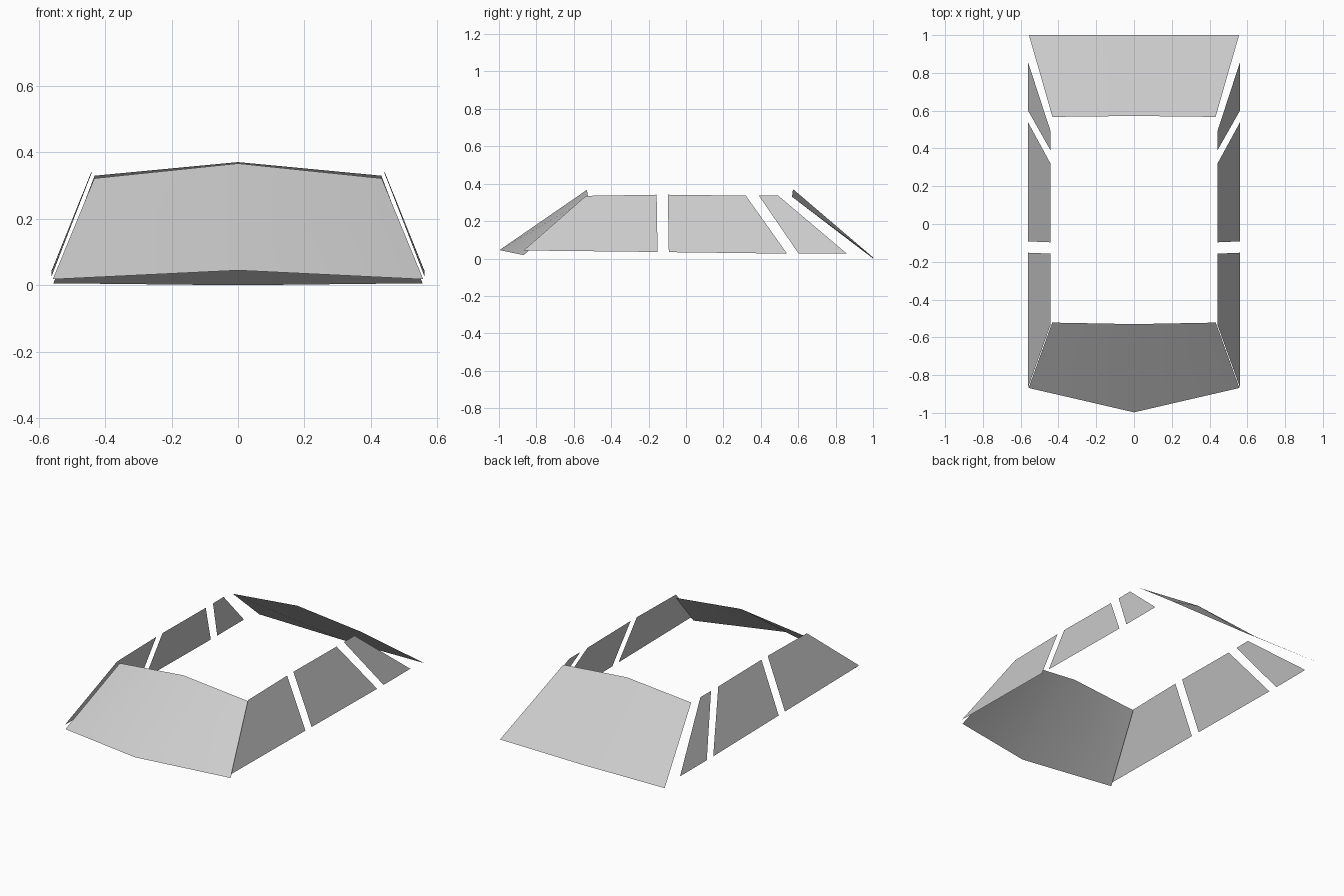
import bpy

if "Cube" in bpy.data.objects:
    bpy.data.objects.remove(bpy.data.objects["Cube"])


def panel(name, bottom, top, smooth=False):
    """Thin glass sheet lofted between a bottom and a top edge."""
    n = len(bottom)
    faces = [(i, i + 1, n + i + 1, n + i) for i in range(n - 1)]
    mesh = bpy.data.meshes.new(name)
    mesh.from_pydata(bottom + top, [], faces)
    for p in mesh.polygons:
        p.use_smooth = smooth
    ob = bpy.data.objects.new(name, mesh)
    bpy.context.collection.objects.link(ob)
    return ob


def bowed(side, mid, sign):
    """Symmetric three-point edge through a raised centre point."""
    x, y, z = side
    return [(-sign * x, y, z), (0, *mid), (sign * x, y, z)]


# Windscreen and rear window
panel("windscreen",
      bowed((0.558, -0.868, 0.018), (-0.997, 0.045), 1),
      bowed((0.433, -0.522, 0.322), (-0.53, 0.367), 1), True)
panel("rear_window",
      bowed((0.556, 1.0, 0.006), (1.0, 0.0), -1),
      bowed((0.432, 0.567, 0.33), (0.572, 0.371), -1), True)

# Side windows: (y, z) of bottom front, bottom rear, top front, top rear
XB, XT = 0.562, 0.442
side_windows = {
    "front_side_window": ((-0.868, 0.043), (-0.152, 0.035), (-0.535, 0.335), (-0.157, 0.341)),
    "middle_side_window": ((-0.092, 0.034), (0.54, 0.026), (-0.097, 0.341), (0.32, 0.336)),
    "rear_side_window": ((0.602, 0.026), (0.86, 0.026), (0.39, 0.336), (0.492, 0.337)),
}
for name, (bf, br, tf, tr) in side_windows.items():
    ob = panel(name, [(XB, *bf), (XB, *br)], [(XT, *tf), (XT, *tr)])
    m = ob.modifiers.new("mirror", 'MIRROR')
    m.use_axis[0] = True
    m.use_mirror_merge = False
